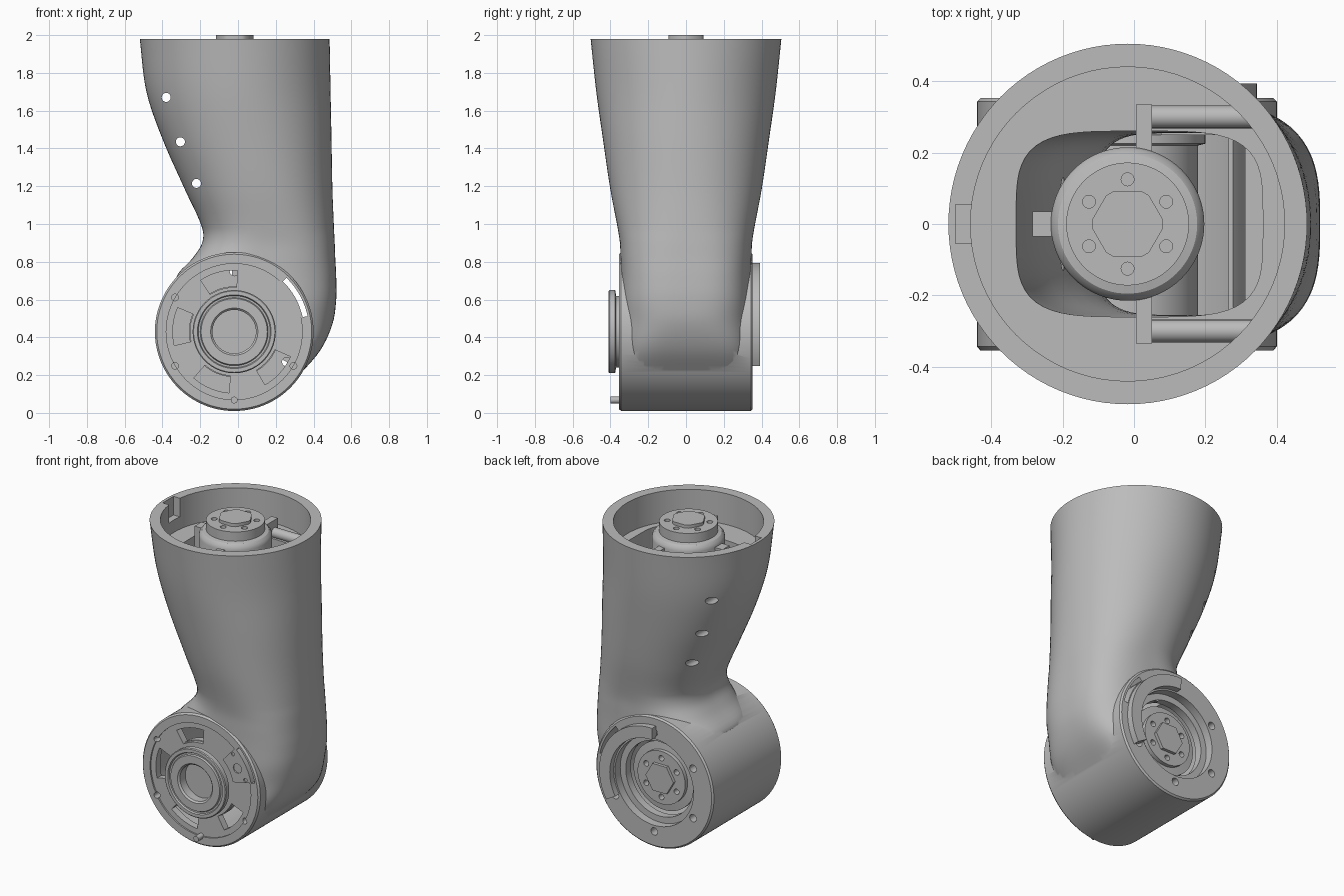
import bpy, bmesh
from math import sin, cos, pi, radians
from mathutils import Matrix, Vector

if "Cube" in bpy.data.objects:
    bpy.data.objects.remove(bpy.data.objects["Cube"])

grey = bpy.data.materials.new("satin_grey")
grey.use_nodes = True
grey.diffuse_color = (0.5, 0.5, 0.5, 1)
grey.node_tree.nodes["Principled BSDF"].inputs["Base Color"].default_value = (0.5, 0.5, 0.5, 1)

# Local frames: heights run along z for the upper joint, along y for the lower one
UPPER = Matrix.Translation((-0.018, 0, 0))
LOWER = Matrix(((1, 0, 0, -0.02), (0, 0, 1, 0), (0, 1, 0, 0.43), (0, 0, 0, 1)))


def finish(name, bm, frame):
    bmesh.ops.transform(bm, matrix=frame, verts=bm.verts)
    bmesh.ops.remove_doubles(bm, verts=bm.verts, dist=1e-5)
    bmesh.ops.recalc_face_normals(bm, faces=bm.faces)
    mesh = bpy.data.meshes.new(name)
    bm.to_mesh(mesh)
    bm.free()
    mesh.materials.append(grey)
    ob = bpy.data.objects.new(name, mesh)
    bpy.context.collection.objects.link(ob)
    return ob


def lathe(name, profile, frame, steps=80):
    bm = bmesh.new()
    vs = [bm.verts.new((r, 0, h)) for r, h in profile]
    es = [bm.edges.new(p) for p in zip(vs, vs[1:])]
    bmesh.ops.spin(bm, geom=vs + es, axis=(0, 0, 1), cent=(0, 0, 0), angle=2 * pi, steps=steps)
    return finish(name, bm, frame)


def disc(name, r, h0, h1, frame):
    return lathe(name, [(0, h0), (r, h0), (r, h1), (0, h1)], frame)


def prism(name, pts, h0, h1, frame=Matrix()):
    bm = bmesh.new()
    f = bm.faces.new([bm.verts.new((x, y, h0)) for x, y in pts])
    new = bmesh.ops.extrude_face_region(bm, geom=[f])["geom"]
    bmesh.ops.translate(bm, vec=(0, 0, h1 - h0), verts=[v for v in new if isinstance(v, bmesh.types.BMVert)])
    return finish(name, bm, frame)


def ring_pts(r, n, cx=0, cy=0):
    return [(cx + r * cos(2 * pi * i / n), cy + r * sin(2 * pi * i / n)) for i in range(n)]


def polar(r, deg):
    return r * cos(radians(deg)), r * sin(radians(deg))


def sector(r0, r1, a0, a1, n=24):
    arc = [a0 + (a1 - a0) * i / n for i in range(n + 1)]
    return [polar(r1, a) for a in arc] + [polar(r0, a) for a in reversed(arc)]


def rect(x0, x1, y0, y1):
    return [(x0, y0), (x1, y0), (x1, y1), (x0, y1)]


def loft(name, rows, count=96, sub=5):
    # Smoothly interpolated rows of (z, left, right, half depth, squareness)
    rows = [Vector(r) for r in rows]
    fine = []
    for i in range(len(rows) - 1):
        a, b = rows[i], rows[i + 1]
        da = (b - rows[i - 1]) / (b[0] - rows[i - 1][0]) if i else (b - a) / (b[0] - a[0])
        c = rows[min(i + 2, len(rows) - 1)]
        db = (c - a) / (c[0] - a[0])
        w = b[0] - a[0]
        for k in range(sub):
            t = k / sub
            p = (a * (1 + 2 * t) + da * w * t) * (1 - t) ** 2 + (b * (3 - 2 * t) + db * w * (t - 1)) * t * t
            p[0] = a[0] + w * t
            fine.append(p)
    fine.append(rows[-1])
    bm = bmesh.new()
    loops = []
    for z, x0, x1, hy, n in fine:
        loop = []
        for i in range(count):
            c, s = cos(2 * pi * i / count), sin(2 * pi * i / count)
            k = (abs(c) ** n + abs(s) ** n) ** (-1 / n)
            loop.append(bm.verts.new(((x0 + x1) / 2 + (x1 - x0) / 2 * c * k, hy * s * k, z)))
        loops.append(loop)
    for lo, hi in zip(loops, loops[1:]):
        for i in range(count):
            j = (i + 1) % count
            bm.faces.new((lo[i], lo[j], hi[j], hi[i]))
    bm.faces.new(loops[0])
    bm.faces.new(loops[-1])
    return finish(name, bm, Matrix())


def boolean(target, tool, op="DIFFERENCE"):
    mod = target.modifiers.new("cut", "BOOLEAN")
    mod.operation, mod.object, mod.solver = op, tool, "EXACT"
    bpy.context.view_layer.objects.active = target
    bpy.ops.object.modifier_apply(modifier=mod.name)
    bpy.data.objects.remove(tool)


# Outer shell: flared tube blended into a drum lying along y
shell = loft("arm_shell", [
    (0.2, -0.25, 0.325, 0.34, 5), (0.33, -0.3, 0.435, 0.345, 4), (0.47, -0.3, 0.5, 0.345, 3),
    (0.6, -0.3, 0.52, 0.345, 3), (0.72, -0.325, 0.52, 0.346, 3), (0.82, -0.24, 0.515, 0.347, 2.8),
    (0.9, -0.19, 0.512, 0.35, 2.6), (0.98, -0.19, 0.508, 0.362, 2.4), (1.18, -0.28, 0.5, 0.4, 2.2),
    (1.45, -0.4, 0.495, 0.44, 2.1), (1.7, -0.485, 0.49, 0.475, 2), (1.98, -0.52, 0.485, 0.505, 2)])
drum = [(0, -0.355), (0.41, -0.355), (0.42, -0.343), (0.42, 0.343), (0.41, 0.353), (0, 0.353)]
boolean(shell, lathe("drum", drum, LOWER, 128), "UNION")

# Hollow interior: open mouth, shaft well and drum chamber
boolean(shell, disc("mouth", 0.44, 1.78, 2.1, UPPER))
boolean(shell, loft("well", [(0.65, -0.12, 0.37, 0.255, 4), (1.0, -0.12, 0.37, 0.255, 4),
                             (1.4, -0.27, 0.365, 0.26, 4), (1.85, -0.34, 0.36, 0.26, 4)]))
boolean(shell, disc("chamber", 0.36, -0.3, 0.25, LOWER))
boolean(shell, prism("rim_notch", rect(-0.5, -0.4, -0.055, 0.055), 1.86, 2.1))

# Front plate: shallow recess, kidney pockets and side slot
boolean(shell, disc("front_recess", 0.36, -0.4, -0.345, LOWER))
for a in (105, 175, 247, 318):
    boolean(shell, prism("pocket", sector(0.235, 0.325, a - 18, a + 18), -0.4, -0.28, LOWER))
boolean(shell, prism("side_slot", sector(0.37, 0.397, 12, 46), -0.5, 0.5, LOWER))
for a in (150, 210, 270, 330):
    boolean(shell, prism("rim_hole", ring_pts(0.018, 16, *polar(0.362, a)), -0.4, -0.28, LOWER))

# Back plate: stepped recess and bolt holes
boolean(shell, disc("back_recess", 0.28, 0.3, 0.4, LOWER))
boolean(shell, disc("back_bore", 0.24, 0.2, 0.4, LOWER))
for a in range(30, 390, 60):
    boolean(shell, prism("bolt_hole", ring_pts(0.024, 20, *polar(0.32, a)), 0.2, 0.4, LOWER))

# Screw holes along the narrowing side
for x, z in ((-0.36, 1.67), (-0.285, 1.435), (-0.2, 1.215)):
    boolean(shell, prism("screw_hole", ring_pts(0.024, 20, x, z - 0.43), -0.6, 0.6, LOWER))

# Lower hub with front flange and deep bore
hub = lathe("lower_hub", [
    (0, 0.05), (0.1, 0.05), (0.115, 0.03), (0.115, -0.4), (0.125, -0.41), (0.175, -0.41), (0.18, -0.4),
    (0.19, -0.4), (0.195, -0.41), (0.215, -0.41), (0.22, -0.405), (0.22, -0.375), (0.19, -0.37),
    (0.19, -0.33), (0.24, -0.32), (0.24, -0.28), (0.2, -0.27), (0.2, 0.22), (0.22, 0.225),
    (0.22, 0.25), (0.17, 0.255), (0.17, 0.28), (0, 0.28)], LOWER)
for a in range(30, 390, 60):
    boolean(hub, prism("hub_bolt", ring_pts(0.018, 16, *polar(0.125, a)), 0.24, 0.4, LOWER))
prism("hub_hex_front", ring_pts(0.105, 6), 0.02, 0.06, LOWER)
prism("hub_hex_back", ring_pts(0.1, 6), 0.27, 0.3, LOWER)

# Connector plate on the front, curved stop on the back
plate = prism("connector_plate", sector(0.235, 0.36, 12, 48), -0.352, -0.335, LOWER)
for r, a, size in ((0.3, 29, 0.03), (0.33, 3 + 12, 0.012), (0.325, 45, 0.012)):
    boolean(plate, prism("pin_hole", ring_pts(size, 16, *polar(r, a)), -0.4, -0.34, LOWER))
prism("back_stop", sector(0.29, 0.365, -30, 92), 0.34, 0.393, LOWER)

# Upper drive unit with output flange
drive = lathe("upper_drive", [
    (0, 1.0), (0.15, 1.0), (0.15, 1.4), (0.215, 1.42), (0.215, 1.88), (0.21, 1.9), (0.195, 1.915),
    (0.172, 1.92), (0.172, 1.98), (0, 1.98)], UPPER)
for a in range(30, 390, 60):
    boolean(drive, prism("drive_bolt", ring_pts(0.018, 20, *polar(0.125, a)), 1.93, 2.1, UPPER))
hexagon = [polar(0.1, a + d) for a in range(0, 360, 60) for d in (-7, 7)]
prism("output_hex", hexagon, 1.97, 2.0, UPPER)

# Drive mounting lugs and side rods
prism("left_lug", rect(-0.285, -0.2, -0.035, 0.035), 1.6, 1.88)
rod_frame = Matrix(((0, 0, 1, 0), (1, 0, 0, 0), (0, 1, 0, 1.8), (0, 0, 0, 1)))
for side, label in ((-1, "front"), (1, "back")):
    prism(label + "_lug", rect(0.005, 0.05, min(0.2 * side, 0.335 * side), max(0.2 * side, 0.335 * side)), 1.7, 1.88)
    prism(label + "_rod", ring_pts(0.032, 24, 0.3 * side, 0), 0.03, 0.34, rod_frame)

# Smooth the curved surfaces, keep machined edges crisp
bpy.ops.object.select_all(action="DESELECT")
for ob in bpy.context.collection.objects:
    if ob.type == "MESH" and ob.data.materials and ob.data.materials[0] == grey:
        ob.select_set(True)
        bpy.context.view_layer.objects.active = ob
bpy.ops.object.shade_smooth_by_angle(angle=radians(32))
